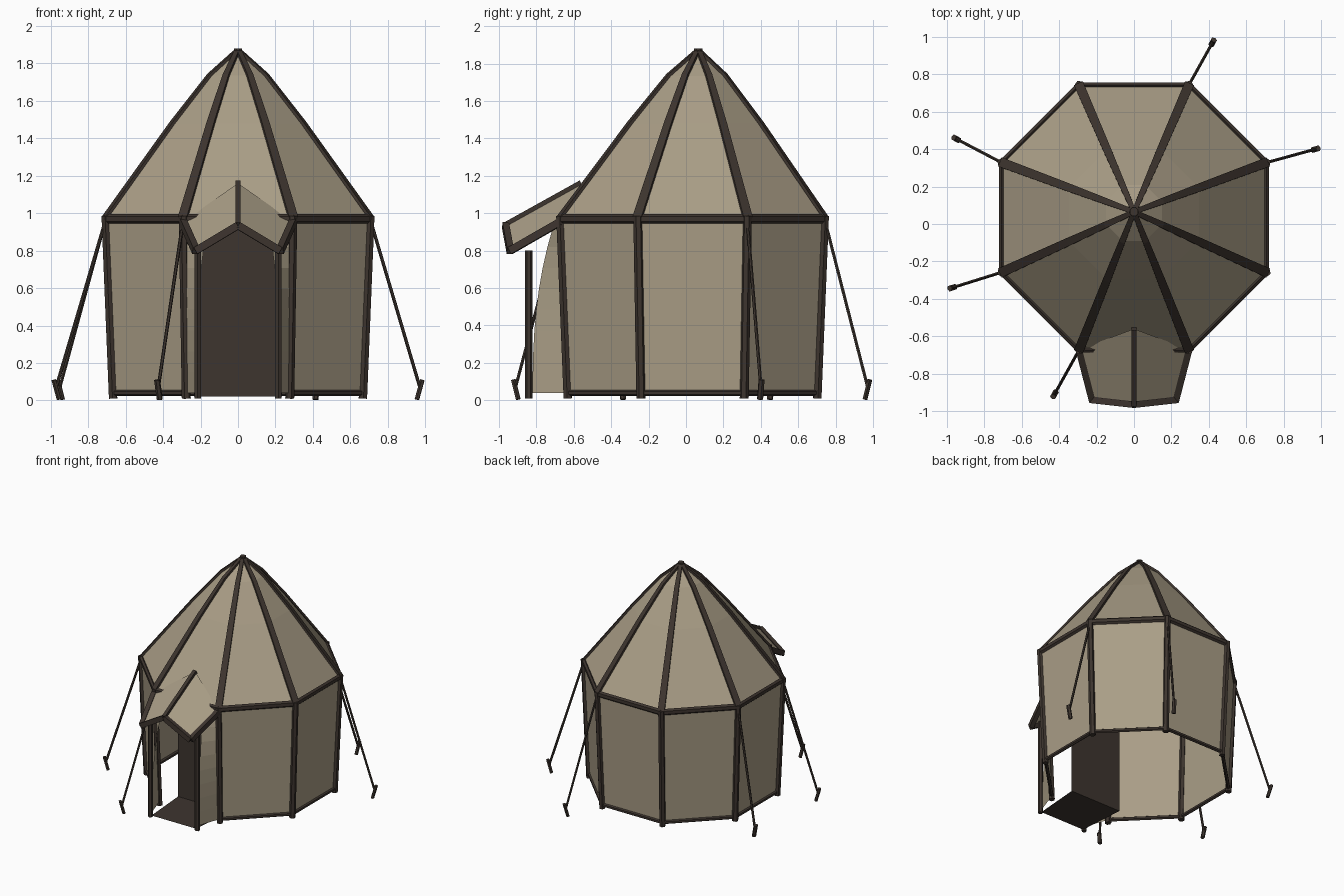
import bpy, bmesh, math
from mathutils import Vector

cube = bpy.data.objects.get("Cube")
if cube:
    bpy.data.objects.remove(cube, do_unlink=True)


def material(name, rgb):
    m = bpy.data.materials.new(name)
    m.use_nodes = True
    m.diffuse_color = (*rgb, 1)
    m.node_tree.nodes["Principled BSDF"].inputs["Base Color"].default_value = (*rgb, 1)
    return m


canvas = material("tan canvas", (0.40, 0.34, 0.24))
wood = material("dark brown wood", (0.047, 0.035, 0.028))


def finish(name, bm, mat):
    bmesh.ops.recalc_face_normals(bm, faces=bm.faces)
    mesh = bpy.data.meshes.new(name)
    bm.to_mesh(mesh)
    bm.free()
    ob = bpy.data.objects.new(name, mesh)
    bpy.context.collection.objects.link(ob)
    mesh.materials.append(mat)
    return ob


def bar(name, path, width, depth, sides=6, face=(0, 0, 1), taper=1.0):
    """Sweep a regular section along a path; depth is measured towards face."""
    pts = [Vector(p) for p in path]
    bm = bmesh.new()
    rings = []
    for i, p in enumerate(pts):
        along = (pts[min(i + 1, len(pts) - 1)] - pts[max(i - 1, 0)]).normalized()
        side = along.cross(Vector(face)).normalized()
        out = side.cross(along)
        s = 1 + (taper - 1) * i / (len(pts) - 1)
        k = 0.5 / math.cos(math.pi / sides)
        ring = []
        for j in range(sides):
            a = math.tau * (j + 0.5) / sides
            ring.append(bm.verts.new(p + side * math.cos(a) * width * s * k
                                     + out * math.sin(a) * depth * k))
        rings.append(ring)
    for r, q in zip(rings, rings[1:]):
        for j in range(sides):
            n = (j + 1) % sides
            bm.faces.new((r[j], r[n], q[n], q[j]))
    bm.faces.new(rings[0])
    bm.faces.new(rings[-1])
    return finish(name, bm, wood)


def sheet(name, rows, mat=canvas):
    """Join rows of points into one thin cloth surface."""
    bm = bmesh.new()
    grid = [[bm.verts.new(p) for p in row] for row in rows]
    for r, q in zip(grid, grid[1:]):
        for j in range(len(r) - 1):
            bm.faces.new((r[j], r[j + 1], q[j + 1], q[j]))
    return finish(name, bm, mat)


# Octagon layout: the walls lean out, the roof axis sits slightly further back
BASE_Y, APEX_Y = 0.035, 0.065
TOP_R, BOTTOM_R = 0.765, 0.722
FRONT = 5  # side left open for the entrance


def direction(i):
    a = math.radians(22.5 + 45 * i)
    return Vector((math.cos(a), math.sin(a), 0))


def corner(i, r, z, y=BASE_Y):
    return direction(i) * r + Vector((0, y, z))


def roof_point(i, k, z, lift=0.0):
    y = APEX_Y + (BASE_Y - APEX_Y) * k
    return corner(i, TOP_R * k + lift, z + lift, y)


# Walls, rails and posts
for i in range(8):
    j = i + 1
    bar("wall_post", [corner(i, BOTTOM_R, 0.01), corner(i, TOP_R, 0.985)],
        0.042, 0.042, face=direction(i))
    bar("top_rail", [corner(i, TOP_R, 0.97), corner(j, TOP_R, 0.97)], 0.03, 0.045)
    if i != FRONT:
        bar("bottom_rail", [corner(i, BOTTOM_R, 0.04), corner(j, BOTTOM_R, 0.04)], 0.025, 0.028)
        sheet("wall_panel", [[corner(i, BOTTOM_R, 0.03), corner(j, BOTTOM_R, 0.03)],
                             [corner(i, TOP_R, 0.97), corner(j, TOP_R, 0.97)]])

# Roof panels and the bent ribs over their seams
profile = [(1, 0.975), (0.49, 1.48), (0.21, 1.735), (0.015, 1.86)]
sheet("roof", [[roof_point(i, k, z) for i in range(9)] for k, z in profile])
for i in range(8):
    bar("roof_rib", [roof_point(i, k, z, 0.004) for k, z in profile],
        0.052, 0.016, sides=4, face=direction(i) + Vector((0, 0, 0.7)), taper=0.5)
bar("roof_cap", [(0, APEX_Y, 1.85), (0, APEX_Y, 1.88)], 0.045, 0.045, sides=8, face=(0, 1, 0))

# Guy ropes and leaning pegs: wall corner, then foot position
for i, x, y in ((0, 0.97, 0.4), (1, 0.42, 0.97), (3, -0.95, 0.455),
                (4, -0.97, -0.34), (6 - 1, -0.425, -0.91)):
    top = corner(i, TOP_R, 0.965)
    foot = Vector((x, y, 0.075))
    out = Vector((foot.x - top.x, foot.y - top.y, 0)).normalized()
    bar("guy_rope", [top, foot], 0.016, 0.016, face=out)
    bar("ground_peg", [foot - out * 0.015 - Vector((0, 0, 0.07)),
                       foot + out * 0.015 + Vector((0, 0, 0.035))],
        0.03, 0.022, face=out)

# Entrance porch: gabled canvas with a wooden frame
ridge_front, ridge_back = Vector((0, -0.965, 0.935)), Vector((0, -0.56, 1.16))
bar("porch_ridge", [ridge_front, ridge_back], 0.028, 0.035, sides=4)
for s in (1, -1):
    eave_front = Vector((s * 0.225, -0.94, 0.80))
    eave_back = Vector((s * 0.295, -0.67, 0.955))
    sheet("porch_roof", [[ridge_front, ridge_back], [eave_front, eave_back]])
    bar("porch_gable", [ridge_front, eave_front], 0.035, 0.04, sides=4)
    bar("porch_eave", [eave_front, eave_back], 0.035, 0.04, sides=4)
    bar("porch_post", [(s * 0.215, -0.84, 0.01), (s * 0.215, -0.84, 0.80)],
        0.034, 0.034, face=(0, 1, 0))

    # Tied-back door curtain, curving in towards the doorway at the top
    rows = []
    for n in range(9):
        t = n / 8
        z = 0.04 + 0.89 * t
        outer = corner(5 if s < 0 else 6, BOTTOM_R + (TOP_R - BOTTOM_R) * t, z)
        inner = Vector((s * (0.212 - 0.05 * t ** 4), -0.82 + 0.11 * t ** 2.5, z))
        rows.append([outer, inner])
    sheet("door_curtain", rows)

# Porch floor and the dark screen standing behind it
sheet("porch_floor", [[(-0.205, -0.84, 0.02), (0.205, -0.84, 0.02)],
                      [(-0.235, -0.45, 0.02), (0.235, -0.45, 0.02)]], wood)
sheet("door_screen", [[(-0.235, -0.45, 0.02), (0.235, -0.45, 0.02)],
                      [(-0.235, -0.45, 0.94), (0.235, -0.45, 0.94)]], wood)
